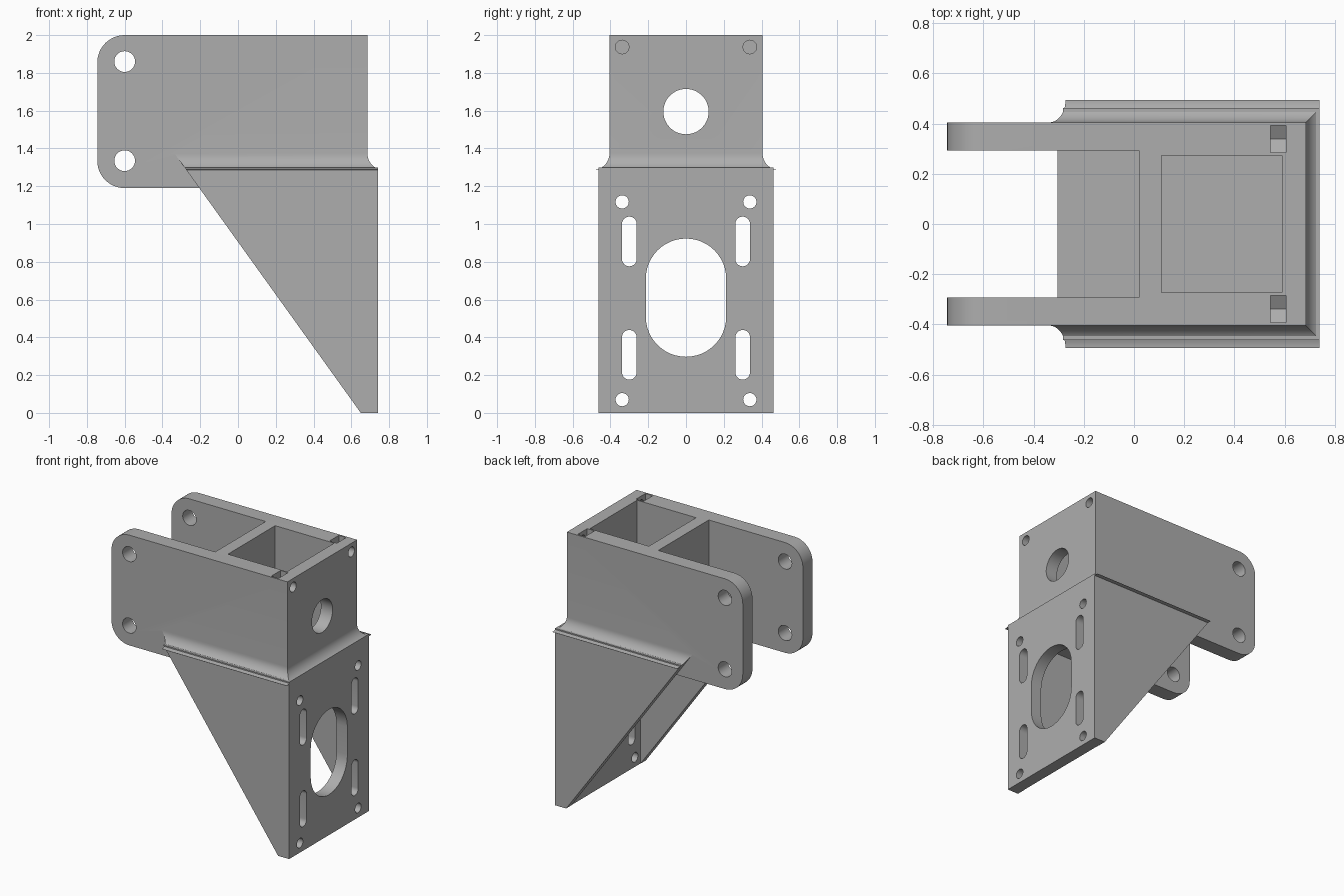
import bpy, bmesh
from math import sin, cos, pi, radians

cube = bpy.data.objects.get("Cube")
if cube:
    bpy.data.objects.remove(cube, do_unlink=True)

grey = bpy.data.materials.new("plain grey")
grey.use_nodes = True
colour = (0.42, 0.42, 0.42, 1)
grey.diffuse_color = colour
grey.node_tree.nodes["Principled BSDF"].inputs["Base Color"].default_value = colour


def loft(name, rings):
    """Closed solid through equal-length rings of points."""
    bm = bmesh.new()
    loops = [[bm.verts.new(p) for p in ring] for ring in rings]
    n = len(loops[0])
    for a, b in zip(loops, loops[1:]):
        for i in range(n):
            j = (i + 1) % n
            bm.faces.new((a[i], a[j], b[j], b[i]))
    bm.faces.new(loops[0])
    bm.faces.new(loops[-1])
    bmesh.ops.recalc_face_normals(bm, faces=bm.faces)
    mesh = bpy.data.meshes.new(name)
    bm.to_mesh(mesh)
    bm.free()
    mesh.materials.append(grey)
    obj = bpy.data.objects.new(name, mesh)
    bpy.context.collection.objects.link(obj)
    return obj


def prism_y(name, pts, y0, y1):
    return loft(name, [[(x, y, z) for x, z in pts] for y in (y0, y1)])


def prism_x(name, pts, x0, x1):
    return loft(name, [[(x, y, z) for y, z in pts] for x in (x0, x1)])


def box(name, x0, x1, y0, y1, z0, z1):
    return prism_y(name, [(x0, z0), (x1, z0), (x1, z1), (x0, z1)], y0, y1)


def stadium(y, z0, z1, r, n=16):
    """Upright slot outline; a circle when z0 equals z1."""
    top = [(y + r * cos(pi * i / n), z1 + r * sin(pi * i / n)) for i in range(n + 1)]
    low = [(y - r * cos(pi * i / n), z0 - r * sin(pi * i / n)) for i in range(n + 1)]
    return top + low if z1 > z0 else top[:-1] + low[:-1]


def combine(target, tool, operation):
    mod = target.modifiers.new("join", 'BOOLEAN')
    mod.operation = operation
    mod.solver = 'EXACT'
    mod.object = tool
    bpy.context.view_layer.objects.active = target
    bpy.ops.object.modifier_apply(modifier=mod.name)
    bpy.data.objects.remove(tool, do_unlink=True)


def cut(target, tool):
    combine(target, tool, 'DIFFERENCE')


def slope_x(z):
    return 0.65 - 0.718 * z


BACK, FACE, PLATE = -0.745, 0.685, 0.74
HALF, LOW, TOP, FLOOR, LEDGE = 0.405, 1.19, 2.0, 1.33, 1.285

# Upper block with rounded arm ends
r = 0.145
profile = [(FACE, LOW), (FACE, TOP)]
for cz, start in ((TOP - r, 90), (LOW + r, 180)):
    for i in range(13):
        a = radians(start + 7.5 * i)
        profile.append((BACK + r + r * cos(a), cz + r * sin(a)))
bracket = prism_y("mounting_bracket", profile, -HALF, HALF)

# Hollow triangular gussets and mounting plate
gusset = prism_y("gussets", [(0.65, 0), (PLATE, 0), (PLATE, 1.3), (slope_x(1.3), 1.3)],
                 -0.463, 0.463)
cut(gusset, box("gusset_hollow", -1, 0.652, -0.4, 0.4, -0.1, 1.2))
combine(bracket, gusset, 'UNION')

# Concave skirt between block and plate
rings = []
f = 0.09
for i in range(13):
    a = radians(7.5 * i)
    d, z = f * (1 - sin(a)), LEDGE + f * (1 - cos(a))
    x0, x1, y = slope_x(z), min(FACE + d, PLATE), HALF + d
    rings.append([(x0, -y, z), (x1, -y, z), (x1, y, z), (x0, y, z)])
combine(bracket, loft("skirt", rings), 'UNION')

# Gap between the arms, and the open pocket
gap = [(-1, 1.1), (slope_x(1.1), 1.1), (slope_x(FLOOR), FLOOR),
       (0.02, FLOOR), (0.02, 2.1), (-1, 2.1)]
cut(bracket, prism_y("arm_gap", gap, -0.293, 0.293))
cut(bracket, box("pocket", 0.11, 0.59, -0.274, 0.274, FLOOR, 2.1))

# Arm pin holes
for z in (1.86, 1.335):
    cut(bracket, prism_y("pin_hole", stadium(-0.6, z, z, 0.055), -1, 1))

# Cable hole through both walls, and the plate window
cut(bracket, prism_x("cable_hole", stadium(0, 1.595, 1.595, 0.12, 24), -0.1, 1))
cut(bracket, prism_x("plate_window", stadium(0, 0.51, 0.71, 0.213, 24), 0.5, 1))

# Screw holes, slots and nut traps on both sides
for side in (-1, 1):
    y = 0.338 * side
    for z in (0.07, 1.117):
        cut(bracket, prism_x("screw_hole", stadium(y, z, z, 0.035), 0.5, 1))
    for z in (0.215, 0.815):
        cut(bracket, prism_x("plate_slot", stadium(0.3 * side, z, z + 0.185, 0.039), 0.5, 1))
    cut(bracket, prism_x("top_screw_hole", stadium(y, 1.937, 1.937, 0.036), 0.56, 1))
    trap = [(y - 0.054, 2.1), (y - 0.054, 1.905), (y, 1.874), (y + 0.054, 1.905), (y + 0.054, 2.1)]
    cut(bracket, prism_x("nut_trap", trap, 0.545, 0.605))

# Smooth the rounded surfaces, keep edges crisp
bpy.ops.object.select_all(action='DESELECT')
bracket.select_set(True)
bpy.context.view_layer.objects.active = bracket
bpy.ops.object.shade_smooth_by_angle(angle=radians(30))
